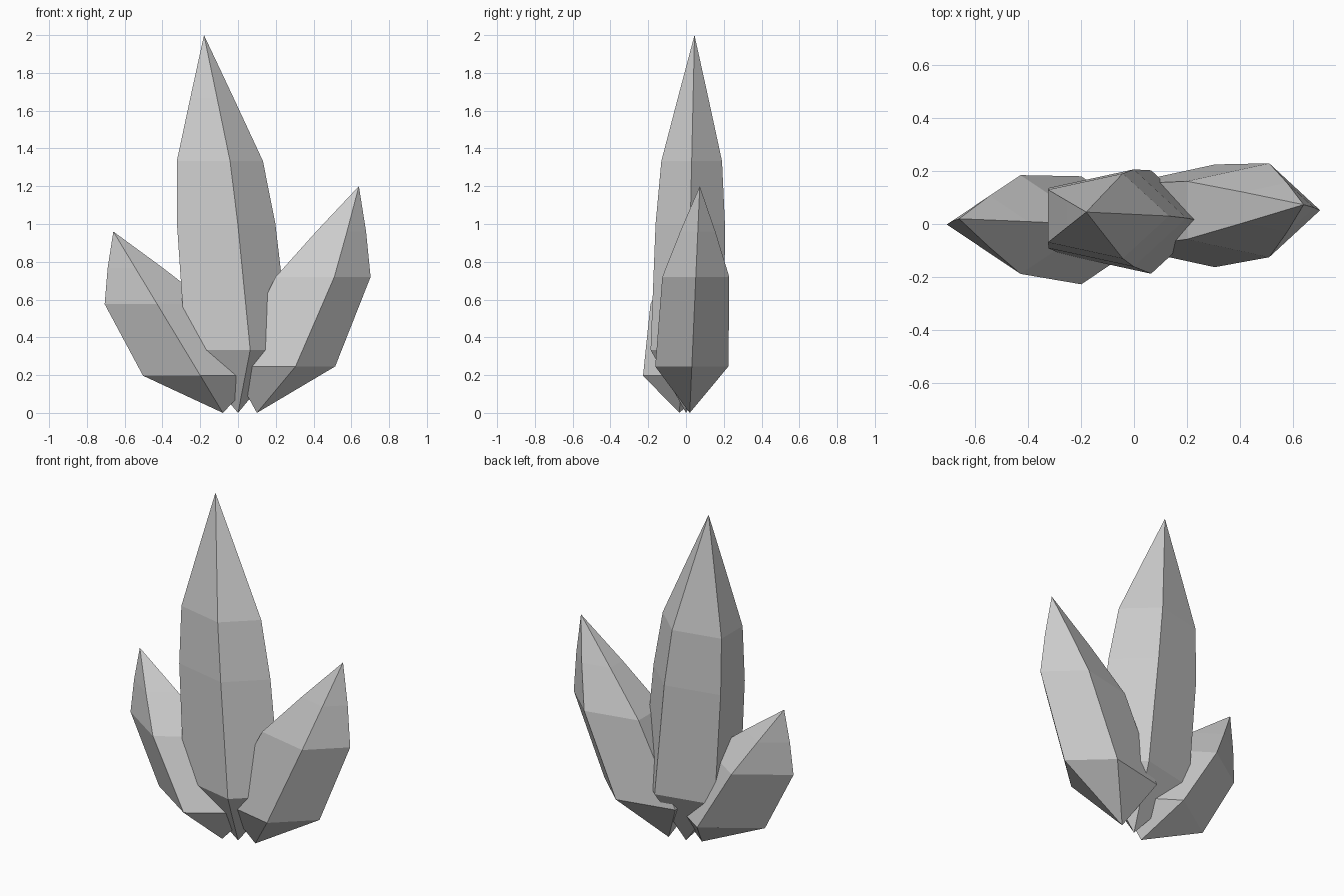
import bpy
import bmesh
from math import cos, sin, tau

if "Cube" in bpy.data.objects:
    bpy.data.objects.remove(bpy.data.objects["Cube"], do_unlink=True)

# Single grey crystal colour
GREY = (0.6, 0.6, 0.6, 1.0)
mat = bpy.data.materials.new("crystal_grey")
mat.use_nodes = True
mat.diffuse_color = GREY
mat.node_tree.nodes["Principled BSDF"].inputs["Base Color"].default_value = GREY

DEPTH = 0.67  # crystals are flattened front to back


def crystal(name, sides, base, tip, rings):
    """Leaning shard: pointed ends, level rings given as (fraction of height, radius)."""
    bm = bmesh.new()
    bottom, top = bm.verts.new(base), bm.verts.new(tip)
    loops = []
    for t, r in rings:
        x, y, z = (a + (b - a) * t for a, b in zip(base, tip))
        loops.append([bm.verts.new((x + r * cos(tau * i / sides),
                                    y + r * DEPTH * sin(tau * i / sides), z))
                      for i in range(sides)])
    for i in range(sides):
        j = (i + 1) % sides
        bm.faces.new((bottom, loops[0][j], loops[0][i]))
        bm.faces.new((top, loops[-1][i], loops[-1][j]))
        for low, high in zip(loops, loops[1:]):
            bm.faces.new((low[i], low[j], high[j], high[i]))
    bmesh.ops.recalc_face_normals(bm, faces=bm.faces)
    mesh = bpy.data.meshes.new(name)
    bm.to_mesh(mesh)
    bm.free()
    mesh.materials.append(mat)
    obj = bpy.data.objects.new(name, mesh)
    bpy.context.collection.objects.link(obj)


# Tall shard and the two side shards
crystal("middle_crystal", 5, (0, 0, 0), (-0.18, 0.045, 2.0),
        [(1 / 6, 0.306), (1 / 2, 0.288), (2 / 3, 0.252), (5 / 6, 0.127)])
side_rings = [(0.205, 0.304), (0.6, 0.278), (0.8, 0.146)]
crystal("right_crystal", 4, (-0.08, -0.035, 0), (-0.66, 0.02, 0.96), side_rings)
crystal("left_crystal", 5, (0.1, 0.02, 0), (0.64, 0.073, 1.2), side_rings)
